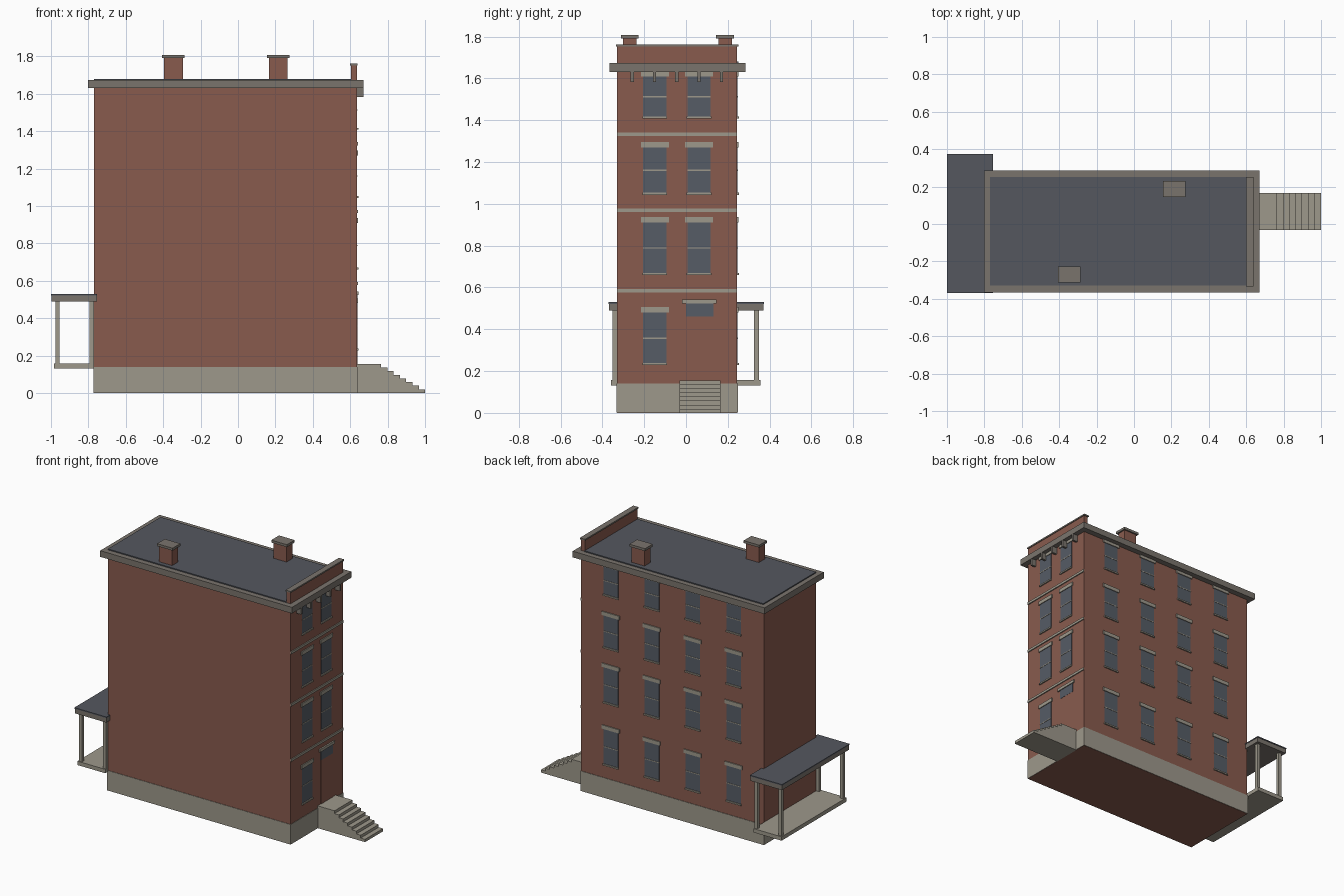
import bpy, bmesh

cube = bpy.data.objects.get("Cube")
if cube:
    bpy.data.objects.remove(cube, do_unlink=True)


def material(name, r, g, b):
    m = bpy.data.materials.new(name)
    m.use_nodes = True
    m.diffuse_color = (r, g, b, 1)
    m.node_tree.nodes["Principled BSDF"].inputs["Base Color"].default_value = (r, g, b, 1)
    return m


BRICK = material("brick red", 0.25, 0.105, 0.076)
STONE = material("pale stone", 0.337, 0.314, 0.258)
TRIM = material("cornice grey", 0.195, 0.175, 0.152)
SLATE = material("roof slate", 0.089, 0.095, 0.114)
GLASS = material("window glass", 0.093, 0.107, 0.133)


def finish(name, bm, mat):
    bmesh.ops.recalc_face_normals(bm, faces=bm.faces)
    mesh = bpy.data.meshes.new(name)
    bm.to_mesh(mesh)
    bm.free()
    mesh.materials.append(mat)
    obj = bpy.data.objects.new(name, mesh)
    bpy.context.collection.objects.link(obj)
    return obj


def box(name, mat, x, y, z):
    """Box spanning the given (low, high) pairs."""
    bm = bmesh.new()
    bmesh.ops.create_cube(bm, size=1)
    for v in bm.verts:
        for i, (lo, hi) in enumerate((x, y, z)):
            v.co[i] = lo if v.co[i] < 0 else hi
    return finish(name, bm, mat)


def around(c, width):
    return (c - width / 2, c + width / 2)


# Main block
X0, X1, Y0, Y1 = -0.77, 0.635, -0.33, 0.245
box("brick_body", BRICK, (X0, X1), (Y0, Y1), (0, 1.64))
box("foundation", STONE, (X0 - 0.003, X1 + 0.003), (Y0 - 0.003, Y1 + 0.003), (0.001, 0.14))


def wall_plate(name, mat, wall, c, width, z, depth):
    """Thin plate on the street wall (+x) or the left wall (+y)."""
    if wall == "street":
        box(name, mat, (X1 - 0.005, X1 + depth), around(c, width), z)
    else:
        box(name, mat, around(c, width), (Y1 - 0.005, Y1 + depth), z)


def window(wall, c, low, high):
    mid = (low + high) / 2
    wall_plate(wall + "_window_glass", GLASS, wall, c, 0.112, (low, high), 0.002)
    wall_plate(wall + "_window_bar", STONE, wall, c, 0.112, around(mid, 0.006), 0.004)
    wall_plate(wall + "_window_sill", STONE, wall, c, 0.118, (low - 0.007, low + 0.003), 0.009)
    wall_plate(wall + "_window_lintel", STONE, wall, c, 0.134, (high, high + 0.026), 0.007)


# Windows on the four storeys
storeys = [(0.235, 0.48), (0.667, 0.91), (1.05, 1.27), (1.415, 1.61)]
for floor, (low, high) in enumerate(storeys):
    for col in range(4):
        window("side", 0.405 - 0.315 * col, low, high)
    window("street", -0.149, low, high)
    if floor > 0:
        window("street", 0.062, low, high)

# Stone belts between storeys
for z in (0.585, 0.97, 1.333):
    box("belt_course", STONE, (X1 - 0.005, X1 + 0.007), (Y0, Y1), around(z, 0.017))

# Entrance
wall_plate("front_door", BRICK, "street", 0.066, 0.132, (0.155, 0.46), 0.003)
wall_plate("door_transom", GLASS, "street", 0.066, 0.132, (0.46, 0.523), 0.004)
wall_plate("door_lintel", STONE, "street", 0.064, 0.166, (0.523, 0.543), 0.01)

# Stoop as a stepped profile extruded across its width
rise, run = 0.155 / 8, 0.235 / 7
profile = [(1.0, 0), (X1, 0), (X1, 0.155)]
for i in range(8):
    edge = 0.765 + run * i
    profile.append((edge, 0.155 - rise * i))
    if i < 7:
        profile.append((edge, 0.155 - rise * (i + 1)))
bm = bmesh.new()
face = bm.faces.new([bm.verts.new((x, -0.032, z)) for x, z in profile])
ext = bmesh.ops.extrude_face_region(bm, geom=[face])
bmesh.ops.translate(bm, vec=(0, 0.197, 0),
                    verts=[g for g in ext["geom"] if isinstance(g, bmesh.types.BMVert)])
finish("stoop", bm, STONE)

# Cornice, brackets and roof
box("cornice", TRIM, (-0.803, 0.672), (-0.367, 0.285), (1.63, 1.673))
box("roof", SLATE, (X0, 0.61), (-0.33, 0.25), (1.66, 1.68))
for i in range(5):
    box("cornice_bracket", TRIM, (X1, 0.67), around(-0.257 + 0.1065 * i, 0.015), (1.583, 1.635))
box("parapet", BRICK, (0.605, X1), (Y0, Y1), (1.66, 1.752))
box("parapet_cap", TRIM, (0.6, 0.64), (Y0 - 0.005, Y1 + 0.007), (1.752, 1.762))

# Chimneys
for cx, cy in ((-0.345, -0.269), (0.215, 0.187)):
    box("chimney", BRICK, around(cx, 0.1), around(cy, 0.065), (1.67, 1.79))
    box("chimney_cap", TRIM, around(cx, 0.12), around(cy, 0.085), (1.79, 1.807))

# Rear porch
box("porch_floor", STONE, (-0.985, X0), (-0.358, 0.357), (0.13, 0.157))
box("porch_fascia", TRIM, (-0.998, -0.755), (-0.368, 0.37), (0.49, 0.522))
box("porch_roof", SLATE, (-1.0, -0.753), (-0.37, 0.373), (0.522, 0.53))
for px in (-0.966, -0.782):
    for py in (-0.341, 0.337):
        box("porch_post", STONE, around(px, 0.022), around(py, 0.022), (0.15, 0.495))
